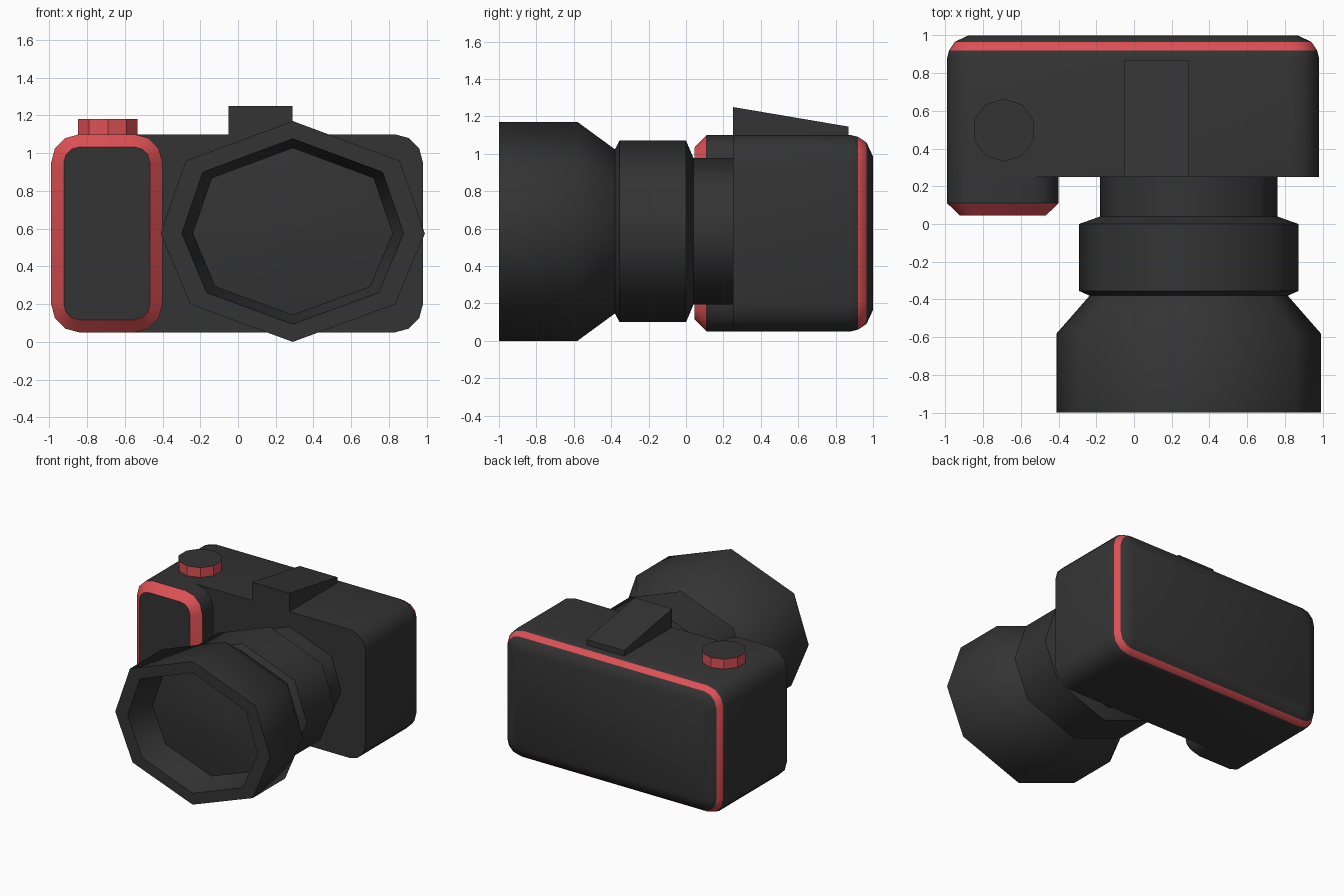
import bpy, bmesh, math

if "Cube" in bpy.data.objects:
    bpy.data.objects.remove(bpy.data.objects["Cube"])


def material(name, rgb):
    m = bpy.data.materials.new(name)
    m.diffuse_color = (*rgb, 1)
    m.use_nodes = True
    m.node_tree.nodes["Principled BSDF"].inputs["Base Color"].default_value = m.diffuse_color
    return m


DARK = material("dark_plastic", (0.034, 0.034, 0.035))
RED = material("red_trim", (0.72, 0.08, 0.09))


def loft(name, rings, red_bands=(), smooth=55):
    """Skin a list of equal-length point rings, cap both ends, paint chosen bands red."""
    bm = bmesh.new()
    loops = [[bm.verts.new(p) for p in ring] for ring in rings]
    n = len(loops[0])
    for b in range(len(loops) - 1):
        for i in range(n):
            j = (i + 1) % n
            f = bm.faces.new((loops[b][i], loops[b][j], loops[b + 1][j], loops[b + 1][i]))
            f.material_index = 1 if b in red_bands else 0
    bm.faces.new(loops[0])
    bm.faces.new(loops[-1])
    bmesh.ops.recalc_face_normals(bm, faces=bm.faces)
    me = bpy.data.meshes.new(name)
    bm.to_mesh(me)
    bm.free()
    me.materials.append(DARK)
    me.materials.append(RED)
    ob = bpy.data.objects.new(name, me)
    bpy.context.collection.objects.link(ob)
    if smooth:
        bpy.ops.object.select_all(action='DESELECT')
        ob.select_set(True)
        bpy.context.view_layer.objects.active = ob
        bpy.ops.object.shade_smooth_by_angle(angle=math.radians(smooth))
    return ob


def rounded_rect(x0, x1, z0, z1, y, inset=0.0, r=0.15, seg=3):
    """Rounded rectangle ring in the xz plane at depth y."""
    r = max(r - inset, 0.06)
    x0, x1, z0, z1 = x0 + inset + r, x1 - inset - r, z0 + inset + r, z1 - inset - r
    pts = []
    for k, (cx, cz) in enumerate(((x1, z1), (x0, z1), (x0, z0), (x1, z0))):
        for s in range(seg + 1):
            a = math.pi / 2 * (k + s / seg)
            pts.append((cx + r * math.cos(a), y, cz + r * math.sin(a)))
    return pts


# Body with rounded back edge and red stripe
loft("camera_body",
     [rounded_rect(-0.99, 0.98, 0.05, 1.10, y, i) for y, i in
      ((0.25, 0), (0.88, 0), (0.92, 0.01), (0.965, 0.04), (1.0, 0.115))],
     red_bands=(2,), smooth=40)

# Hand grip with red bevelled front
loft("hand_grip",
     [rounded_rect(-0.99, -0.40, 0.05, 1.10, y, i) for y, i in
      ((0.25, 0), (0.11, 0), (0.045, 0.067))],
     red_bands=(1,), smooth=40)

# Lens: wide eight-sided section, scaled along y, with recessed glass
OCT = ((1, -0.02), (0.81, 0.64), (0, 1), (-0.81, 0.64),
       (-1, -0.02), (-0.775, -0.66), (0, -1), (0.775, -0.66))
LENS = ((0.25, 0.67), (0.04, 0.67), (0.0, 0.83), (-0.355, 0.83), (-0.38, 0.75),
        (-0.58, 1), (-1, 1), (-1, 0.84), (-0.76, 0.757), (-0.79, 0.4), (-0.80, 0.03))
loft("lens", [[(0.29 + 0.70 * s * u, y, 0.585 + 0.585 * s * v) for u, v in OCT]
              for y, s in LENS])

# Sloping viewfinder hump
loft("viewfinder", [[(x, 0.25, 1.08), (x, 0.25, 1.25), (x, 0.87, 1.145), (x, 0.87, 1.08)]
                    for x in (-0.05, 0.29)], smooth=0)

# Ten-sided shutter button with red rim
loft("shutter_button",
     [[(-0.69 + 0.167 * math.sin(math.tau * i / 10),
        0.497 + 0.167 * math.cos(math.tau * i / 10), z) for i in range(10)]
      for z in (1.09, 1.18)],
     red_bands=(0,), smooth=0)
